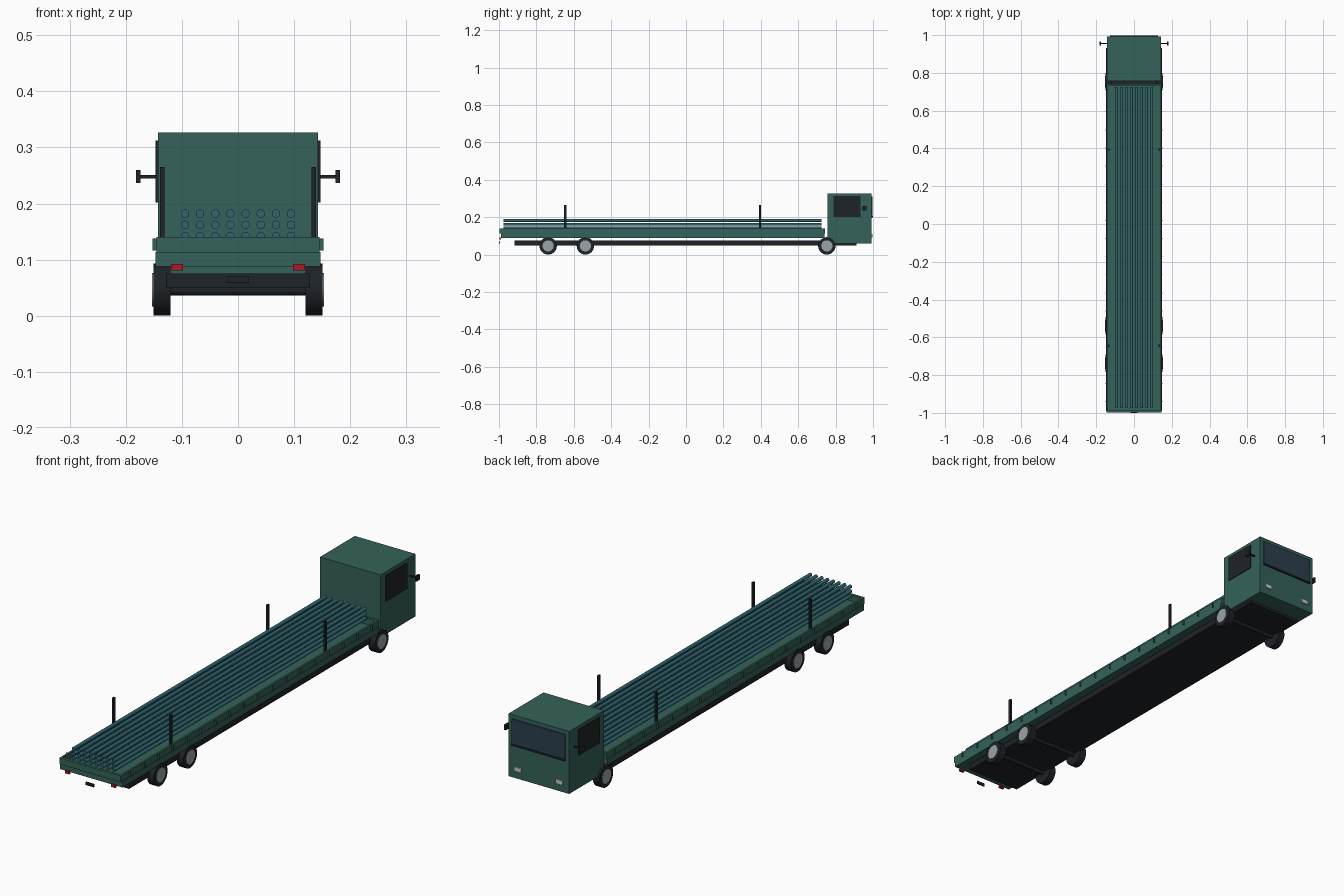
import bpy, math

if "Cube" in bpy.data.objects:
    bpy.data.objects.remove(bpy.data.objects["Cube"])


def mat(name, r, g, b):
    m = bpy.data.materials.new(name)
    m.diffuse_color = (r, g, b, 1)
    m.use_nodes = True
    m.node_tree.nodes["Principled BSDF"].inputs["Base Color"].default_value = m.diffuse_color
    return m


GREEN = mat("green_paint", 0.035, 0.12, 0.10)
PIPE = mat("pipe_teal", 0.03, 0.13, 0.16)
BLACK = mat("black", 0.013, 0.016, 0.02)
GLASS = mat("windshield_glass", 0.025, 0.05, 0.075)
HUB = mat("hub_grey", 0.32, 0.37, 0.39)
LAMP = mat("lamp", 0.55, 0.6, 0.6)
RED = mat("red_lamp", 0.4, 0.01, 0.02)


def box(name, x, y, z, m):
    """Box from (min, max) ranges."""
    bpy.ops.mesh.primitive_cube_add(size=1, location=[(a + b) / 2 for a, b in (x, y, z)])
    o = bpy.context.object
    o.name = name
    o.scale = [b - a for a, b in (x, y, z)]
    bpy.ops.object.transform_apply(location=False, rotation=False, scale=True)
    o.data.materials.append(m)
    return o


def pair(name, x, y, z, m):
    """The same box on both sides of the truck."""
    box(name + "_right", x, y, z, m)
    box(name + "_left", (-x[1], -x[0]), y, z, m)


def cyl(name, r, depth, loc, axis, m, sides):
    rot = (0, math.pi / 2, 0) if axis == "x" else (math.pi / 2, 0, 0)
    bpy.ops.mesh.primitive_cylinder_add(vertices=sides, radius=r, depth=depth,
                                        location=loc, rotation=rot)
    o = bpy.context.object
    o.name = name
    o.data.materials.append(m)
    bpy.ops.object.shade_smooth_by_angle(angle=math.radians(30))
    return o


# Chassis and cab
box("chassis", (-0.128, 0.128), (-0.917, 0.912), (0.049, 0.075), BLACK)
box("cab", (-0.143, 0.143), (0.757, 0.992), (0.06, 0.327), GREEN)
box("windshield", (-0.126, 0.126), (0.99, 0.997), (0.205, 0.31), GLASS)
box("windshield_sill", (-0.126, 0.126), (0.99, 0.999), (0.197, 0.205), BLACK)
pair("door_window", (0.141, 0.147), (0.789, 0.933), (0.202, 0.312), BLACK)
pair("headlight", (0.082, 0.115), (0.99, 0.997), (0.091, 0.109), LAMP)

# Mirrors
pair("mirror_arm", (0.14, 0.176), (0.952, 0.958), (0.245, 0.251), BLACK)
pair("mirror_head", (0.174, 0.182), (0.944, 0.966), (0.237, 0.26), BLACK)

# Load bed with sideboards all round
box("deck", (-0.147, 0.147), (-0.99, 0.74), (0.088, 0.114), GREEN)
pair("sideboard", (0.137, 0.145), (-0.99, 0.74), (0.113, 0.14), GREEN)
box("tailgate", (-0.145, 0.145), (-0.998, -0.986), (0.113, 0.14), GREEN)
box("headboard", (-0.145, 0.145), (0.73, 0.742), (0.113, 0.14), GREEN)

# Ribs along the sideboards
for i in range(18):
    y = -0.94 + i * 1.63 / 17
    pair(f"side_rib_{i}", (0.143, 0.152), (y - 0.002, y + 0.002), (0.116, 0.138), GREEN)

# Stakes
for i, y in enumerate((-0.645, 0.395)):
    pair(f"stake_{i}", (0.131, 0.139), (y - 0.006, y + 0.006), (0.114, 0.265), BLACK)

# Stacked pipes
for row in range(3):
    for col in range(8):
        cyl(f"pipe_{row}_{col}", 0.0075, 1.7,
            ((col - 3.5) * 0.027, -0.125, 0.142 + row * 0.02), "y", PIPE, 14)

# Wheels
for i, y in enumerate((-0.737, -0.538, 0.753)):
    for side, s in (("right", 1), ("left", -1)):
        cyl(f"tyre_{i}_{side}", 0.0465, 0.031, (s * 0.1355, y, 0.0465), "x", BLACK, 32)
        cyl(f"hub_{i}_{side}", 0.030, 0.012, (s * 0.147, y, 0.0465), "x", HUB, 24)
    cyl(f"axle_{i}", 0.01, 0.25, (0, y, 0.0465), "x", BLACK, 12)

# Rear lamps and plate
pair("rear_lamp", (0.098, 0.119), (-0.998, -0.988), (0.081, 0.092), RED)
box("rear_plate", (-0.019, 0.019), (-1.0, -0.995), (0.058, 0.071), BLACK)
